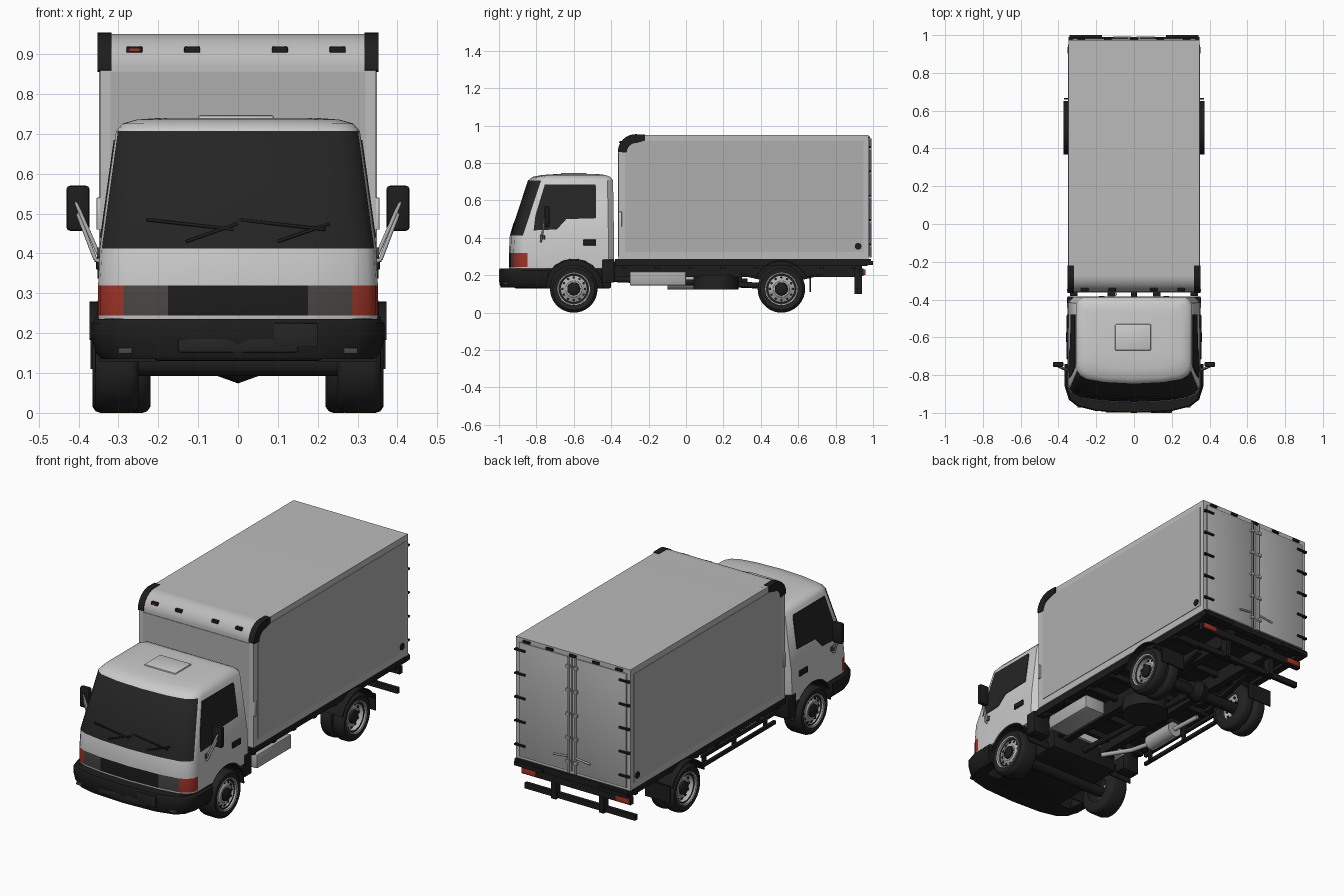
import bpy, bmesh, math
from mathutils import Vector, Matrix

if "Cube" in bpy.data.objects:
    bpy.data.objects.remove(bpy.data.objects["Cube"], do_unlink=True)


def material(name, r, g, b):
    m = bpy.data.materials.new(name)
    m.use_nodes = True
    m.diffuse_color = (r, g, b, 1)
    m.node_tree.nodes["Principled BSDF"].inputs["Base Color"].default_value = (r, g, b, 1)
    return m


WHITE = material("cab white", .6, .6, .6)
FRAME = material("cargo frame grey", .5, .5, .5)
PANEL = material("cargo panel grey", .43, .43, .43)
METAL = material("metal grey", .42, .42, .42)
GLASS = material("dark glass", .018, .018, .018)
BLACK = material("black trim", .012, .012, .012)
TYRE = material("tyre rubber", .016, .016, .016)
LAMP = material("smoked lamp", .07, .063, .06)
RED = material("red lamp", .36, .035, .02)
parts = []


def finish(name, bm, *mats, mirror=False):
    bmesh.ops.recalc_face_normals(bm, faces=bm.faces)
    me = bpy.data.meshes.new(name)
    bm.to_mesh(me)
    bm.free()
    for m in mats:
        me.materials.append(m)
    ob = bpy.data.objects.new(name, me)
    bpy.context.collection.objects.link(ob)
    if mirror:
        ob.modifiers.new("mirror", 'MIRROR')
    parts.append(ob)
    return ob


def box(name, x, y, z, mat, bevel=0, mirror=False):
    bm = bmesh.new()
    bmesh.ops.create_cube(bm, size=1)
    for v in bm.verts:
        v.co = Vector([(a + b) / 2 + c * (b - a) for c, (a, b) in zip(v.co, (x, y, z))])
    if bevel:
        bmesh.ops.bevel(bm, geom=bm.edges[:], offset=bevel, segments=2, affect='EDGES', profile=.5)
    return finish(name, bm, mat, mirror=mirror)


def loft(name, rings, mats, paint=None, mirror=False):
    """Skin closed rings of points; paint(ring, segment) picks a material."""
    bm = bmesh.new()
    rows = [[bm.verts.new(p) for p in r] for r in rings]
    n = len(rows[0])
    for i in range(len(rows) - 1):
        for j in range(n):
            k = (j + 1) % n
            f = bm.faces.new((rows[i][j], rows[i][k], rows[i + 1][k], rows[i + 1][j]))
            if paint:
                f.material_index = paint(i, j)
    bm.faces.new(rows[0])
    bm.faces.new(rows[-1])
    return finish(name, bm, *mats, mirror=mirror)


def prism(name, profile, x0, x1, mat, mirror=False):
    return loft(name, [[(x, y, z) for y, z in profile] for x in (x0, x1)], [mat], mirror=mirror)


def rods(name, segments, r, mat, mirror=False, sides=12):
    bm = bmesh.new()
    for a, b in segments:
        a, b = Vector(a), Vector(b)
        rot = (b - a).to_track_quat('Z', 'Y').to_matrix().to_4x4()
        bmesh.ops.create_cone(bm, cap_ends=True, segments=sides, radius1=r, radius2=r,
                              depth=(b - a).length, matrix=Matrix.Translation((a + b) / 2) @ rot)
    return finish(name, bm, mat, mirror=mirror)


def lathe(name, profile, cy, cz, mat, mirror=True, n=36):
    """Spin (radius, x) points about a crosswise axis."""
    bm = bmesh.new()
    verts = [bm.verts.new((x, cy, cz + r)) for r, x in profile]
    edges = [bm.edges.new(e) for e in zip(verts, verts[1:])]
    bmesh.ops.spin(bm, geom=verts + edges, cent=(0, cy, cz), axis=(1, 0, 0),
                   angle=math.tau, steps=n)
    bmesh.ops.remove_doubles(bm, verts=bm.verts, dist=.0005)
    return finish(name, bm, mat, mirror=mirror)


def arc(cy, cz, r, a0, a1, n=12):
    angles = [math.radians(a0 + (a1 - a0) * i / n) for i in range(n + 1)]
    return [(cy + r * math.cos(a), cz + r * math.sin(a)) for a in angles]


def guard(name, cy, r, x0, x1, a0, a1, mat):
    prism(name, arc(cy, .128, r, a0, a1) + arc(cy, .128, r - .007, a1, a0), x0, x1, mat, True)


def both(half):
    return half + [(-x, y, z) for x, y, z in reversed(half[1:])]


# Cab shell, with windscreen and lamps painted on cut bands
BOW = ((0, 0), (.5, .008), (.82, .025), (.93, .045), (.985, .07), (1, .1))


def cab_ring(z, front, back, hw):
    half = [(f * hw, front + d, z) for f, d in BOW]
    return both(half + [(hw, back - .03, z), (hw - .03, back, z)])


def cab_paint(i, j):
    n = len(BOW) + 2
    k = j if j < n else 2 * n - 2 - j
    if i == 3 and k < 4:
        return 1
    if i == 1 and k < 5:
        return (2, 3, 4, 4, 4)[k]
    return 0


cab = loft("cab", [cab_ring(*r) for r in (
    (.235, -.945, -.385, .35), (.245, -.947, -.385, .351), (.32, -.947, -.385, .351),
    (.412, -.942, -.385, .347), (.707, -.845, -.39, .306), (.726, -.82, -.405, .29),
    (.736, -.77, -.43, .255), (.74, -.71, -.46, .2))],
    [WHITE, GLASS, BLACK, LAMP, RED], cab_paint)
cutter = rods("arch_cutter", [((-.6, -.6, .128), (.6, -.6, .128))], .16, WHITE, sides=48)
cutter.hide_render = True
cut = cab.modifiers.new("arches", 'BOOLEAN')
cut.operation, cut.object, cut.solver = 'DIFFERENCE', cutter, 'EXACT'
bpy.context.view_layer.objects.active = cab
bpy.ops.object.modifier_apply(modifier="arches")
parts.remove(cutter)
bpy.data.objects.remove(cutter, do_unlink=True)

guard("front_wheel_well", -.6, .16, .2, .347, 0, 180, BLACK)
box("engine_tray", (-.21, .21), (-.92, -.4), (.13, .3), BLACK, .01)
box("cab_floor", (-.335, .335), (-.92, -.765), (.215, .237), BLACK)
box("rear_step", (.25, .354), (-.452, -.383), (.16, .285), BLACK, .008, True)
box("roof_hatch", (-.1, .09), (-.67, -.53), (.73, .747), WHITE, .006)


# Side windows and door fittings lie on the leaning door plane
def side_x(z):
    return .347 - (z - .412) * .139


window = ((-.755, .685), (-.485, .685), (-.48, .67), (-.48, .505), (-.64, .5),
          (-.69, .445), (-.815, .44), (-.805, .52))
loft("side_window", [[(side_x(z) + d, y, z) for y, z in window] for d in (-.004, .003)],
     [GLASS], mirror=True)
box("door_handle", (.345, .356), (-.55, -.48), (.36, .39), BLACK, .002, True)
box("side_marker", (.343, .354), (-.78, -.755), (.39, .415), LAMP, .002, True)
rods("wipers", [((x, -.932, .43), (x + .13, -.92, .475)) for x in (-.13, .1)]
     + [((x - .1, -.915, .485), (x + .12, -.924, .46)) for x in (-.13, .1)], .004, BLACK)

# Mirrors
box("mirror", (.373, .43), (-.757, -.73), (.457, .57), BLACK, .008, True)
rods("mirror_arms", [((.342, -.775, .38), (.408, -.752, .53)),
                     ((.345, -.775, .38), (.36, -.775, .385)),
                     ((.358, -.775, .385), (.402, -.755, .5))], .005, METAL, True)

# Wrap-around bumper
rim = ((0, -1), (.2, -.99), (.3, -.965), (.345, -.93), (.367, -.86), (.368, -.74),
       (.32, -.74), (.3, -.86))
loft("bumper", [both([(x * s, -.86 + (y + .86) * s, z) for x, y in rim])
                for z, s in ((.135, .93), (.15, .97), (.19, 1), (.225, 1), (.236, .97))], [BLACK])
box("lower_intake", (-.15, .15), (-.998, -.98), (.152, .186), GLASS, .003)
box("plate_holder", (.09, .2), (-1, -.985), (.165, .225), GLASS, .002)
box("fog_lamp", (.265, .3), (-.972, -.94), (.149, .163), LAMP, .002, True)

# Cargo body
body = [(.975, .287), (.975, .95)] + arc(-.27, .86, .09, 90, 180) + [(-.36, .287)]
prism("cargo_body", body, -.346, .346, FRAME)
roof = [(.97, .94)] + arc(-.27, .86, .091, 90, 172)
prism("roof_skin", roof + [(y, z - .006) for y, z in reversed(roof)], -.325, .325, FRAME)
skin = [(.95, .325), (.95, .918)] + arc(-.245, .838, .08, 90, 180) + [(-.325, .325)]
prism("side_panel", skin, .34, .349, PANEL, True)
box("front_panel", (-.32, .32), (-.363, -.35), (.3, .855), PANEL)
cap = [(-.22, .953)] + arc(-.27, .86, .094, 90, 180) + arc(-.265, .855, .052, 180, 90) + [(-.22, .92)]
prism("corner_cap", cap, .318, .352, BLACK, True)
for i, x in enumerate((-.26, -.115, .105, .25)):
    box(f"front_marker_{i}", (x - .02, x + .02), (-.354, -.335), (.904, .919), BLACK, .002)
box("red_marker_lens", (-.272, -.247), (-.357, -.35), (.908, .915), RED)
box("front_edge_plate", (.344, .355), (-.358, -.343), (.46, .54), WHITE, .002, True)
rods("side_port", [((.34, .92, .355), (.353, .92, .355))], .018, BLACK, True, 20)

# Rear doors with hinges and locking rods
box("rear_door", (.006, .325), (.97, .981), (.3, .925), PANEL, .002, True)
rods("lock_rods", [((.022, .986, .295), (.022, .986, .93)),
                   ((.025, .988, .385), (.11, .988, .375))], .005, METAL, True)
for i in range(5):
    z = .36 + i * .13
    box(f"hinge_{i}", (.285, .347), (.975, .99), (z, z + .01), BLACK, 0, True)
    box(f"rod_bracket_{i}", (.012, .034), (.978, .993), (z - .01, z + .005), METAL, 0, True)
for i, x in enumerate((-.28, -.14, 0, .14, .28)):
    box(f"rear_marker_{i}", (x - .02, x + .02), (.97, .985), (.93, .942), BLACK)

# Chassis
box("subframe", (-.325, .325), (-.355, .97), (.268, .288), BLACK)
box("side_sill", (.3, .34), (-.38, .97), (.25, .288), BLACK, 0, True)
box("chassis_rail", (.1, .14), (-.9, .94), (.19, .27), BLACK, 0, True)
for i in range(8):
    y = -.34 + i * .175
    box(f"cross_member_{i}", (-.33, .33), (y, y + .025), (.235, .27), BLACK)
box("rear_sill", (-.345, .345), (.955, .99), (.255, .287), BLACK)
box("rear_step_pad", (.17, .342), (.96, 1), (.255, .275), BLACK, 0, True)
box("tail_lamp_bar", (-.33, .33), (.925, .95), (.195, .235), BLACK)
box("tail_lamp", (.24, .325), (.94, .959), (.2, .23), RED, .002, True)
box("tail_bracket", (.13, .16), (.9, .94), (.1, .26), BLACK, 0, True)
box("underrun_bar", (-.335, .335), (.9, .92), (.1, .13), BLACK)
box("tool_box", (.2, .325), (-.3, 0), (.145, .22), METAL, .006)
rods("spare_wheel", [((.06, .16, .125), (.06, .16, .2))], .12, TYRE, sides=32)
rods("muffler", [((-.2, -.1, .165), (-.2, .09, .165))], .042, METAL, sides=20)
rods("exhaust_pipe", [((-.2, .09, .165), (-.22, .25, .175)), ((-.2, -.1, .165), (-.17, -.22, .165)),
                      ((-.17, -.22, .165), (-.1, -.38, .18))], .012, METAL)
for i, z in enumerate((.165, .215)):
    box(f"side_guard_{i}", (-.335, -.32), (-.3, .33), (z, z + .018), BLACK)
for i, y in enumerate((-.25, .02, .28)):
    box(f"guard_post_{i}", (-.32, -.305), (y, y + .02), (.165, .26), BLACK)

# Axles and springs
rods("axles", [((-.28, y, .122), (.28, y, .122)) for y in (-.6, .51)], .03, BLACK)
lathe("differential", [(0, -.06), (.04, -.05), (.058, 0), (.04, .05), (0, .06)], .51, .132, BLACK, False)
rods("drive_shaft", [((0, -.4, .18), (0, .5, .14))], .016, BLACK)
for i, y in enumerate((-.6, .51)):
    spring = ((y - .22, .2), (y, .15), (y + .22, .2), (y + .22, .21), (y, .17), (y - .22, .21))
    prism(f"leaf_spring_{i}", spring, .155, .185, BLACK, True)


# Wheels
def wheel(name, y, x0, x1, dish, hub):
    tyre = [(.07, x0), (.112, x0), (.123, x0 + .008), (.127, x0 + .02), (.127, x1 - .02),
            (.123, x1 - .008), (.112, x1), (.088, x1 - .004), (.084, x1 - .012), (.07, x1 - .012)]
    lathe(name + "_tyre", tyre, y, .127, TYRE)
    d = x1 - dish
    lathe(name + "_rim", [(.089, x1 - .008), (.087, x1), (.08, x1 - .002), (.076, d - .008),
                          (.062, d), (.046, d + .006), (.044, d + .008), (0, d + .008)], y, .127, METAL)
    lathe(name + "_hub", [(.036, d), (.034, d + hub), (.024, d + hub + .006), (0, d + hub + .006)],
          y, .127, BLACK)
    spots = arc(y, .127, .061, 0, 330, 11)
    rods(name + "_rim_holes", [((d - .004, a, b), (d + .003, a, b)) for a, b in spots], .007, BLACK, True, 8)


wheel("front_wheel", -.6, .25, .358, .02, .015)
wheel("rear_outer_wheel", .51, .295, .365, .035, .02)
wheel("rear_inner_wheel", .51, .22, .286, .03, .004)
guard("rear_mudguard", .51, .152, .22, .373, 22, 158, BLACK)
box("mud_flap", (.22, .37), (.66, .667), (.11, .2), BLACK, 0, True)

# Smooth curved surfaces, keep creases
bpy.ops.object.select_all(action='DESELECT')
for ob in parts:
    ob.select_set(True)
bpy.context.view_layer.objects.active = cab
bpy.ops.object.shade_smooth_by_angle(angle=math.radians(38))
